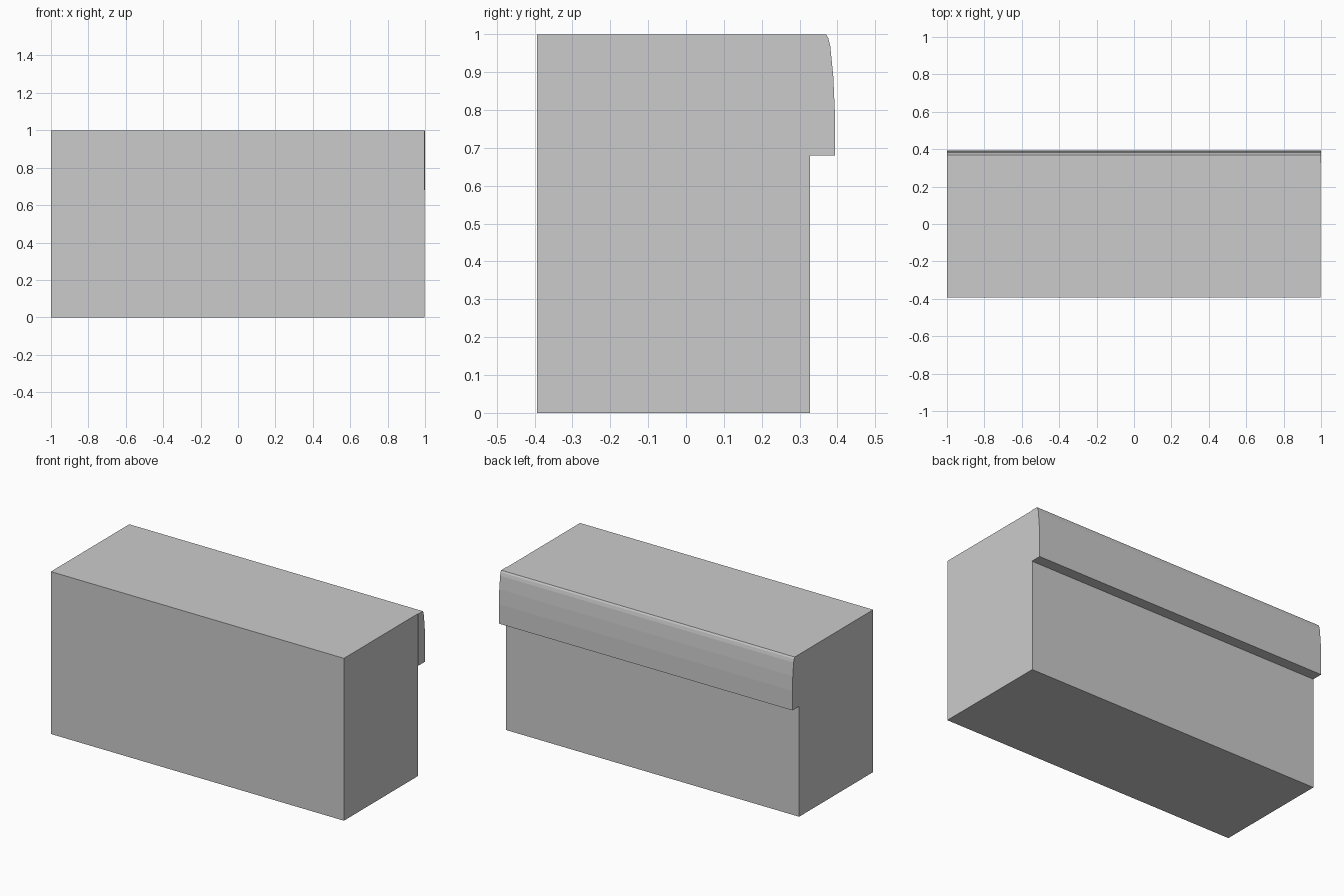
import bpy, bmesh

if "Cube" in bpy.data.objects:
    bpy.data.objects.remove(bpy.data.objects["Cube"])


def extrude_profile(name, profile, x0, x1):
    """Solid made by sweeping a (y, z) outline along x."""
    bm = bmesh.new()
    face = bm.faces.new([bm.verts.new((x0, y, z)) for y, z in profile])
    moved = bmesh.ops.extrude_face_region(bm, geom=[face], use_keep_orig=True)
    verts = [g for g in moved["geom"] if isinstance(g, bmesh.types.BMVert)]
    bmesh.ops.translate(bm, verts=verts, vec=(x1 - x0, 0, 0))
    bmesh.ops.recalc_face_normals(bm, faces=bm.faces)
    mesh = bpy.data.meshes.new(name)
    bm.to_mesh(mesh)
    bm.free()
    obj = bpy.data.objects.new(name, mesh)
    bpy.context.collection.objects.link(obj)
    return obj


FRONT, BACK, LIP = -0.393, 0.327, 0.393

# Main block
extrude_profile("block", [(FRONT, 0), (BACK, 0), (BACK, 1), (FRONT, 1)], -1, 0.997)

# Overhanging lip along the top back edge, with a faceted rounded top
extrude_profile("rounded_lip", [
    (BACK, 0.68), (LIP, 0.68), (LIP, 0.80), (0.389, 0.89),
    (0.381, 0.97), (0.376, 0.99), (0.370, 1), (BACK, 1),
], -1, 1)
